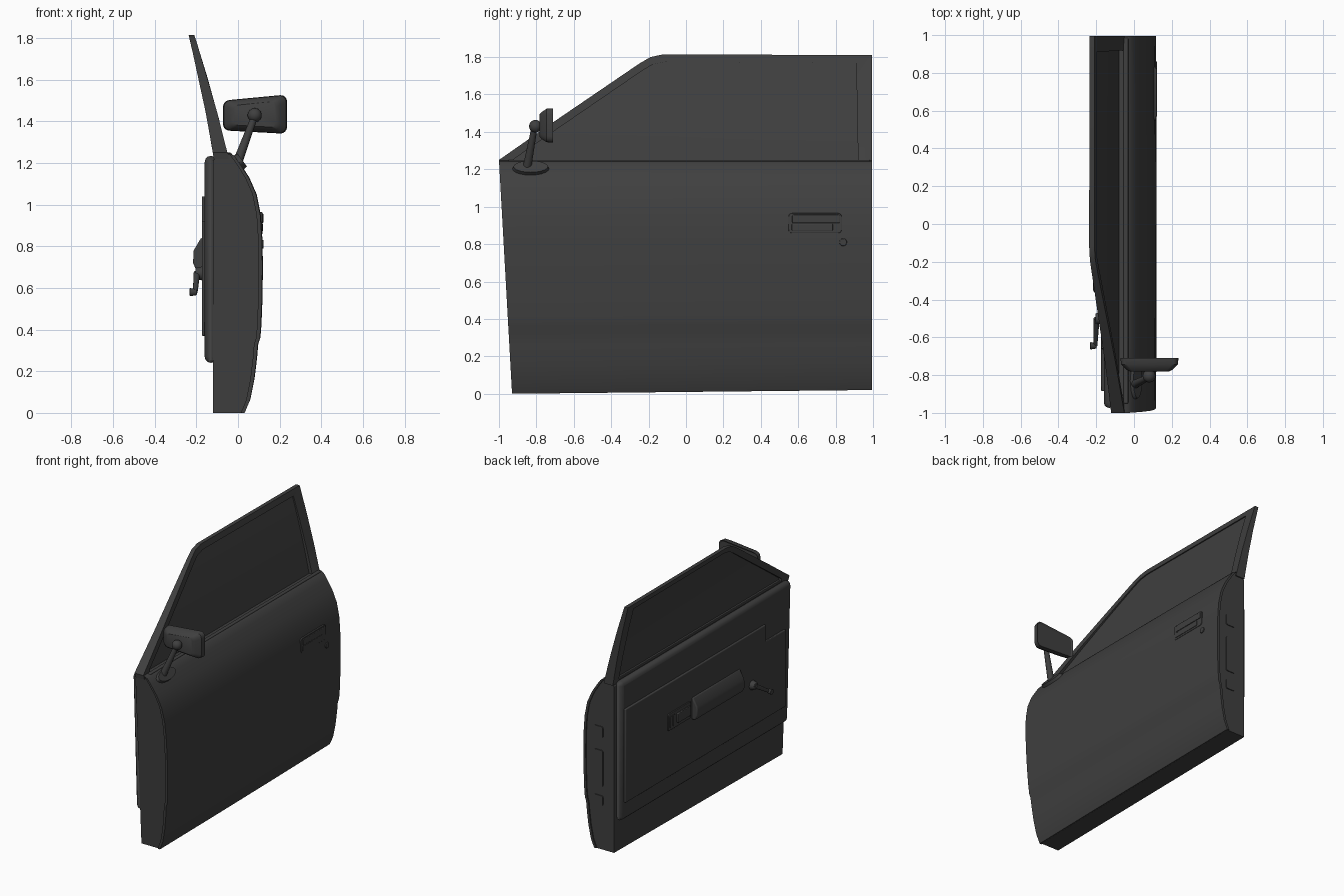
import bpy, bmesh, math
from mathutils import Vector

cube = bpy.data.objects.get("Cube")
if cube:
    bpy.data.objects.remove(cube, do_unlink=True)

paint = bpy.data.materials.new("charcoal grey")
paint.use_nodes = True
colour = (0.05, 0.05, 0.05, 1)
paint.diffuse_color = colour
paint.node_tree.nodes["Principled BSDF"].inputs["Base Color"].default_value = colour


def finish(ob, bevel=0, angle=30):
    """Add material, optional rounded edges and smooth shading."""
    ob.data.materials.append(paint)
    if bevel:
        mod = ob.modifiers.new("rounding", "BEVEL")
        mod.width, mod.segments, mod.limit_method = bevel, 3, "ANGLE"
    bpy.ops.object.select_all(action="DESELECT")
    bpy.context.view_layer.objects.active = ob
    ob.select_set(True)
    bpy.ops.object.shade_smooth_by_angle(angle=math.radians(angle))
    return ob


def loft(name, rings, closed=False, bevel=0, edit=None):
    """Skin a list of point rings; cap the ends unless the rings form a loop."""
    bm = bmesh.new()
    vs = [[bm.verts.new(p) for p in ring] for ring in rings]
    n = len(vs[0])
    for a, b in zip(vs, vs[1:] + (vs[:1] if closed else [])):
        for i in range(n):
            j = (i + 1) % n
            bm.faces.new((a[i], a[j], b[j], b[i]))
    if not closed:
        bm.faces.new(vs[0])
        bm.faces.new(vs[-1])
    bmesh.ops.recalc_face_normals(bm, faces=bm.faces)
    if edit:
        edit(bm)
    me = bpy.data.meshes.new(name)
    bm.to_mesh(me)
    bm.free()
    ob = bpy.data.objects.new(name, me)
    bpy.context.collection.objects.link(ob)
    return finish(ob, bevel)


def rounded(cu, cv, hu, hv, r, n=4):
    """Rounded rectangle outline."""
    pts = []
    for q, (su, sv) in enumerate(((1, 1), (-1, 1), (-1, -1), (1, -1))):
        for k in range(n + 1):
            a = math.pi / 2 * (q + k / n)
            pts.append((cu + su * (hu - r) + r * math.cos(a), cv + sv * (hv - r) + r * math.sin(a)))
    return pts


def plate(name, loop, x0, x1, bevel=0):
    """Side plate: outline in y and z, extruded along x."""
    return loft(name, [[(x, y, z) for y, z in loop] for x in (x0, x1)], bevel=bevel)


def rod(name, a, b, r1, r2, bevel=0):
    a, b = Vector(a), Vector(b)
    bpy.ops.mesh.primitive_cone_add(vertices=20, radius1=r1, radius2=r2, depth=(b - a).length,
                                    location=(a + b) / 2, rotation=(b - a).to_track_quat("Z", "Y").to_euler())
    ob = bpy.context.object
    ob.name = name
    return finish(ob, bevel)


# Door body: curved cross-section between a slanted front and an upright rear
def front_y(z):
    return -0.93 - 0.07 * z / 1.25


def section(points, inset, bulge=0):
    rows = []
    for t in (0, 0.3, 0.65, 1):
        ring = []
        for x, z in points:
            y = front_y(z) + inset + t * (0.995 - inset - front_y(z) - inset)
            lift = 0.02 * t * max(0, 1 - z / 0.5)
            ring.append((x + bulge * (4 * t * (1 - t) - 1), y, z + lift))
        rows.append(ring)
    return rows


outer = [(0.035, 0.0), (0.06, 0.06), (0.08, 0.16), (0.092, 0.26), (0.098, 0.33), (0.108, 0.36),
         (0.113, 0.42), (0.118, 0.55), (0.12, 0.7), (0.118, 0.83), (0.11, 0.95), (0.09, 1.05),
         (0.055, 1.13), (0.01, 1.2), (-0.015, 1.235), (-0.035, 1.245)]
core = [(x - 0.01, z) for x, z in outer] + [(-0.1, 1.24), (-0.12, 1.21), (-0.12, 0.0)]
loft("door_body", section(core, 0.008))
skin = outer + [(x - 0.018, z + 0.001) for x, z in reversed(outer)]
loft("outer_skin", section(skin, 0, 0.003))

# Window frame and glass, leaning inwards towards the top
def lean(z):
    t = (z - 1.22) / 0.59
    return -0.08 - 0.115 * t - 0.027 * t * t


def depth(z):
    return 0.036 - 0.022 * (z - 1.22) / 0.59


rim = [(-1, 1.25), (-0.72, 1.445), (-0.25, 1.765), (-0.19, 1.8), (-0.12, 1.815), (0.995, 1.81),
       (0.995, 1.62), (0.995, 1.42), (0.995, 1.22), (-0.995, 1.22)]
opening = [(-0.92, 1.255), (-0.69, 1.415), (-0.23, 1.73), (-0.175, 1.762), (-0.11, 1.775), (0.91, 1.768),
           (0.913, 1.62), (0.917, 1.42), (0.92, 1.235), (-0.92, 1.235)]


def leaned(loop, k):
    return [(lean(z) + k * depth(z), y, z) for y, z in loop]


loft("window_frame", [leaned(rim, 1), leaned(opening, 0.8), leaned(opening, -0.8), leaned(rim, -1)], closed=True)


def bend_glass(bm):
    for z in (1.32, 1.42, 1.52, 1.62, 1.7):
        bmesh.ops.bisect_plane(bm, geom=bm.verts[:] + bm.edges[:] + bm.faces[:],
                               plane_co=(0, 0, z), plane_no=(0, 0, 1))
    for v in bm.verts:
        v.co.x += lean(v.co.z)


loft("window_glass", [[(x, y, z) for y, z in opening] for x in (-0.004, 0.004)], edit=bend_glass)
plate("outer_sill_seal", [(-0.95, 1.222), (0.985, 1.222), (0.985, 1.25), (-0.95, 1.25)], -0.055, -0.03, 0.006)

# Inner trim
plate("inner_trim", [(-0.935, 0.24), (0.96, 0.24), (0.96, 1.235), (-0.975, 1.235)], -0.16, -0.1, 0.03)
plate("trim_panel", [(-0.885, 0.37), (0.93, 0.37), (0.93, 1.04), (-0.66, 1.04), (-0.66, 0.92), (-0.885, 0.92)],
      -0.174, -0.15, 0.006)
arm = [(-0.16, 0.84), (-0.178, 0.84), (-0.213, 0.78), (-0.216, 0.72), (-0.2, 0.685), (-0.16, 0.68)]
loft("armrest", [[(x, y, z) for x, z in arm] for y in (-0.36, 0.18)], bevel=0.008)
plate("inner_handle_bezel", rounded(0.33, 0.765, 0.13, 0.06, 0.015), -0.182, -0.165, 0.003)
plate("inner_handle_lever", rounded(0.29, 0.765, 0.075, 0.035, 0.01), -0.192, -0.175, 0.004)
for k in range(2):
    plate("handle_rib", rounded(0.4 + 0.035 * k, 0.765, 0.01, 0.04, 0.005), -0.187, -0.175)

# Window crank
rod("crank_hub", (-0.165, -0.5, 0.67), (-0.205, -0.5, 0.67), 0.035, 0.026, 0.004)
rod("crank_arm", (-0.198, -0.5, 0.67), (-0.205, -0.645, 0.58), 0.016, 0.011)
rod("crank_knob", (-0.198, -0.645, 0.58), (-0.232, -0.645, 0.58), 0.014, 0.02, 0.004)

# Outer handle and lock
plate("handle_bezel", rounded(0.69, 0.912, 0.142, 0.053, 0.018), 0.095, 0.117, 0.003)
plate("handle_grip", rounded(0.695, 0.935, 0.127, 0.022, 0.006), 0.105, 0.122, 0.004)
plate("handle_lip", rounded(0.675, 0.89, 0.11, 0.018, 0.006), 0.105, 0.12, 0.003)
rod("door_lock", (0.1, 0.84, 0.81), (0.123, 0.84, 0.81), 0.021, 0.02, 0.003)

# Latch plates on the rear edge
for name, z, h in (("upper_latch", 0.86, 0.04), ("main_latch", 0.6, 0.13), ("lower_latch", 0.37, 0.035)):
    loft(name, [[(x, y, w) for x, w in rounded(0, z, 0.035, h, 0.01)] for y in (0.98, 0.993)])

# Wing mirror: foot, stalk, ball joint and housing
foot = rod("mirror_foot", (0.0, -0.83, 1.2), (0.02, -0.83, 1.215), 0.1, 0.092)
foot.rotation_euler = (0, math.radians(53), 0)
foot.scale = (0.42, 1, 1)
rod("mirror_stalk", (0.0, -0.85, 1.21), (0.08, -0.81, 1.425), 0.023, 0.016)
bpy.ops.mesh.primitive_uv_sphere_add(segments=20, ring_count=12, radius=0.034, location=(0.08, -0.805, 1.43))
bpy.context.object.name = "mirror_ball"
finish(bpy.context.object)


def housing_ring(y, s):
    return [(0.082 + s * u, y, 1.432 + s * v * (1 + 0.9 * u) + 0.02 * u * s)
            for u, v in rounded(0, 0, 0.154, 0.083, 0.032)]


def inset_mirror(bm):
    back = max(bm.faces, key=lambda f: f.calc_center_median().y)
    bmesh.ops.inset_region(bm, faces=[back], thickness=0.012)
    bmesh.ops.translate(bm, verts=back.verts[:], vec=(0, -0.008, 0))


loft("mirror_housing", [housing_ring(-0.782, 0.66), housing_ring(-0.772, 0.78), housing_ring(-0.745, 0.97),
                        housing_ring(-0.71, 1)], edit=inset_mirror)
